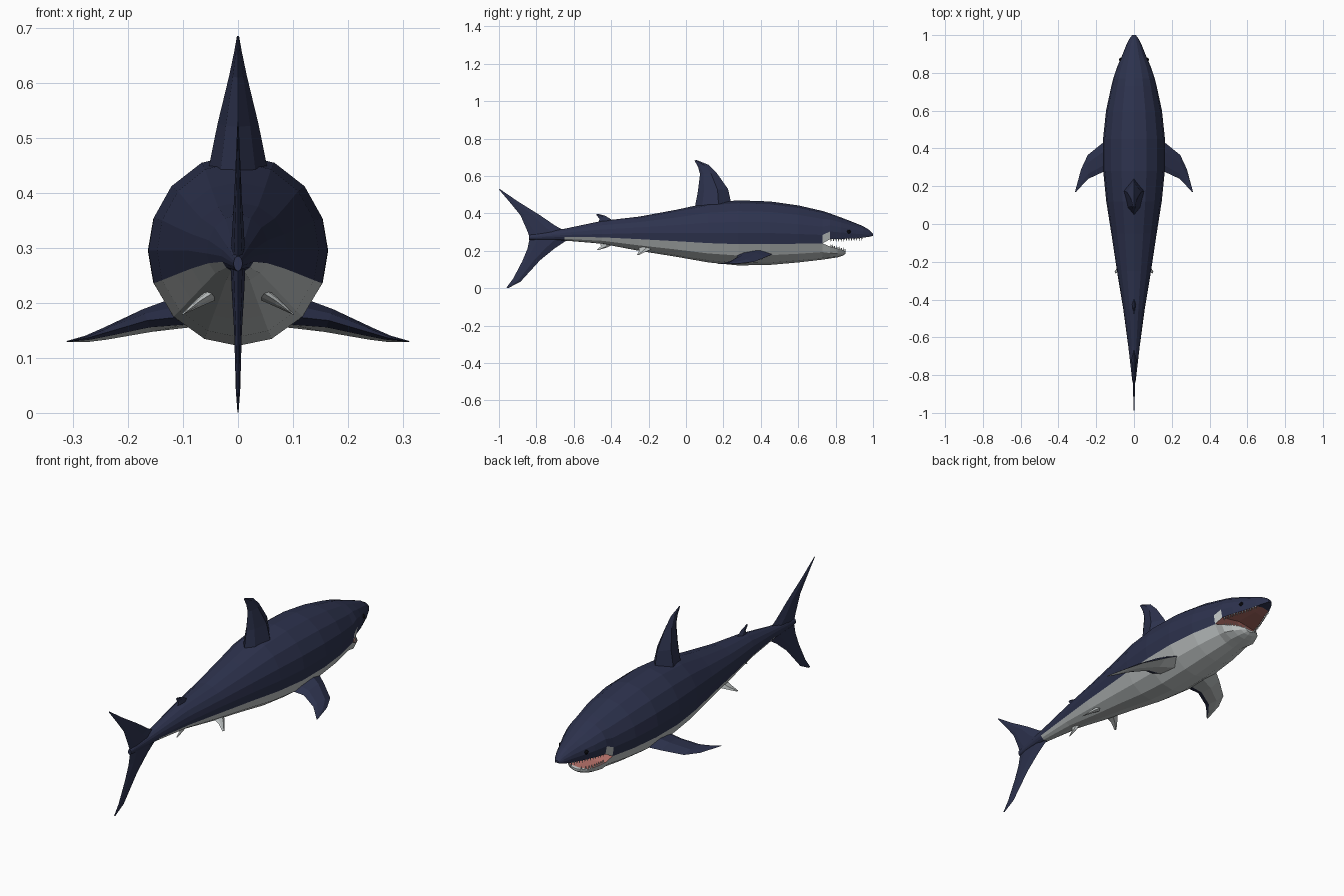
import bpy, bmesh
from math import sin, cos, radians
from mathutils import Vector, Matrix

if "Cube" in bpy.data.objects:
    bpy.data.objects.remove(bpy.data.objects["Cube"])


def material(name, rgb):
    m = bpy.data.materials.new(name)
    m.diffuse_color = (*rgb, 1)
    m.use_nodes = True
    m.node_tree.nodes["Principled BSDF"].inputs["Base Color"].default_value = m.diffuse_color
    return m


MATS = [material("navy_skin", (0.026, 0.032, 0.075)), material("pale_belly", (0.52, 0.55, 0.55)),
        material("mouth_red", (0.42, 0.15, 0.13)), material("eye_black", (0.004, 0.004, 0.006))]
NAVY, PALE, RED, BLACK = range(4)


def loft(bm, rings, paint, caps=(True, True)):
    """Skin closed rings of points; paint(segment, strip) gives the material."""
    vs = [[bm.verts.new(p) for p in r] for r in rings]
    n = len(vs[0])
    for s in range(len(vs) - 1):
        for i in range(n):
            j = (i + 1) % n
            f = bm.faces.new((vs[s][i], vs[s][j], vs[s + 1][j], vs[s + 1][i]))
            f.material_index = paint(s, i)
    for use, ring, s in ((caps[0], vs[0], 0), (caps[1], vs[-1], len(vs) - 2)):
        if use:
            bm.faces.new(ring).material_index = paint(s, 0)


def finish(bm, name):
    bmesh.ops.remove_doubles(bm, verts=bm.verts, dist=0.0005)
    bmesh.ops.recalc_face_normals(bm, faces=bm.faces)
    me = bpy.data.meshes.new(name)
    bm.to_mesh(me)
    bm.free()
    for m in MATS:
        me.materials.append(m)
    ob = bpy.data.objects.new(name, me)
    bpy.context.collection.objects.link(ob)
    return ob


def mirrored(half, y, start, end):
    """Ring from start (on the centre line), down the right side to end, and back up the left."""
    pts = [(0, y, start)] + [(x, y, z) for x, z in half] + [(0, y, end)]
    return pts + [(-x, y, z) for x, z in reversed(half)]


# Body: y, half width, top, widest height, bottom
BODY = [(-.84, .008, .285, .272, .258), (-.65, .03, .318, .285, .255), (-.45, .057, .36, .29, .238),
        (-.25, .09, .383, .295, .2), (-.05, .12, .42, .295, .168), (.12, .147, .457, .295, .138),
        (.28, .163, .47, .295, .122), (.45, .164, .464, .295, .125), (.6, .148, .443, .29, .138),
        (.73, .12, .413, .285, .153)]
ANGLES = [66, 42, 20, 0, -20, -44, -68]


def section(w, zt, zc, zb, angles):
    return [(w * cos(radians(a)), zc + (zt - zc if a > 0 else zc - zb) * sin(radians(a))) for a in angles]


bm = bmesh.new()
loft(bm, [mirrored(section(w, zt, zc, zb, ANGLES), y, zt, zb) for y, w, zt, zc, zb in BODY],
     lambda s, i: PALE if 5 <= i <= 10 and s > 0 else NAVY, (True, False))

# Snout with red palate: y, half width, top, lip height
SNOUT = [(.77, .11, .40, .262), (.83, .09, .378, .264), (.89, .064, .355, .266),
         (.945, .042, .333, .27), (.98, .025, .312, .275), (1.0, .01, .292, .28)]
y0, w0, zt0, zc0, zb0 = BODY[-1]
neck = section(w0, zt0, zc0, zb0, ANGLES)
corner = neck[4][1]
rings = [mirrored(neck[:5], y0, zt0, corner)]
for y, w, zt, lip in SNOUT:
    zc = lip + .3 * (zt - lip)
    half = section(w, zt, zc, lip, ANGLES[:4]) + [(.93 * w, lip)]
    rings.append(mirrored(half, y, zt, lip + .12 * (zt - lip)))
loft(bm, rings, lambda s, i: (RED if s < 4 else NAVY) if i in (5, 6) else
     PALE if i in (4, 7) and s == 0 else NAVY, (False, True))

# Lower jaw with red floor: y, half width, lip height, bottom
JAW = [(.77, .104, .223, .159), (.81, .082, .211, .165), (.838, .055, .203, .174), (.852, .026, .198, .184)]
rings = [mirrored(neck[4:], y0, corner, zb0)]
for y, w, lip, zb in JAW:
    h = lip - zb
    rings.append(mirrored([(w, lip), (.84 * w, zb + .45 * h), (.45 * w, zb + .1 * h)], y, lip - .2 * h, zb))
loft(bm, rings, lambda s, i: RED if i in (0, 7) and s < 3 else PALE, (False, True))
finish(bm, "body")


# Teeth: small pyramids along both lips
def lip_point(table, y, col):
    for a, b in zip(table, table[1:]):
        if a[0] <= y <= b[0]:
            t = (y - a[0]) / (b[0] - a[0])
            return a[1] + t * (b[1] - a[1]), a[col] + t * (b[col] - a[col])


bm = bmesh.new()
for table, col, first, last, count, inset, up in ((SNOUT, 3, .775, .94, 13, .86, -1), (JAW, 2, .775, .85, 9, .92, 1)):
    for k in range(count):
        y = first + (last - first) * k / (count - 1)
        x, z = lip_point(table, y, col)
        for side in (-1, 1):
            at = Matrix.Translation((side * x * inset, y, z + up * .006))
            turn = Matrix.Rotation(radians(180 if up < 0 else 0), 4, 'X')
            bmesh.ops.create_cone(bm, segments=4, radius1=.005, radius2=0, depth=.018, cap_ends=True, matrix=at @ turn)
for f in bm.faces:
    f.material_index = PALE
finish(bm, "teeth")

# Eyes
bm = bmesh.new()
for side in (-1, 1):
    bmesh.ops.create_icosphere(bm, subdivisions=2, radius=.011, matrix=Matrix.Translation((side * .068, .87, .302)))
for f in bm.faces:
    f.material_index = BLACK
finish(bm, "eyes")


def fin(name, stations, normal, paint=lambda s, i: NAVY, sides=(1,)):
    """Fin skinned through stations of (leading point, trailing point, half thickness)."""
    bm = bmesh.new()
    for side in sides:
        rings = []
        for le, te, t in stations:
            le, te, n = Vector(le), Vector(te), Vector(normal) * t
            a, b = le.lerp(te, .35), le.lerp(te, .8)
            ring = [le, a + n, b + n * .6, te, b - n * .6, a - n]
            rings.append([(p.x * side, p.y, p.z) for p in ring])
        loft(bm, rings, paint)
    finish(bm, name)


def upright(rows):
    return [((0, a, b), (0, c, d), t) for a, b, c, d, t in rows]


# Centre-line fins: leading y, z, trailing y, z, half thickness
X = (1, 0, 0)
fin("dorsal_fin", upright([(.245, .44, .045, .42, .056), (.225, .53, .064, .52, .037), (.165, .615, .075, .61, .016),
                           (.12, .66, .064, .65, .007), (.055, .686, .045, .683, .002)]), X)
fin("second_dorsal_fin", upright([(-.38, .355, -.475, .335, .012), (-.43, .387, -.462, .37, .006),
                                  (-.47, .398, -.48, .393, .002)]), X)
fin("anal_fin", upright([(-.37, .245, -.46, .25, .012), (-.42, .219, -.455, .225, .006),
                         (-.465, .205, -.478, .204, .002)]), X, lambda s, i: PALE)
fin("tail_fin", upright([(-.995, .53, -1.0, .528, .001), (-.90, .465, -.938, .455, .004), (-.78, .39, -.885, .39, .007),
                         (-.70, .335, -.85, .31, .011), (-.60, .28, -.835, .27, .014), (-.70, .215, -.848, .21, .011),
                         (-.78, .15, -.875, .145, .007), (-.885, .035, -.925, .05, .004),
                         (-.952, .0, -.96, .004, .001)]), X)

# Paired fins
fin("pectoral_fins", [((.10, .475, .188), (.10, .27, .175), .03), ((.165, .43, .168), (.165, .275, .168), .022),
                      ((.245, .365, .142), (.24, .24, .146), .011), ((.28, .29, .133), (.27, .21, .137), .006),
                      ((.312, .172, .13), (.308, .168, .13), .001)], (.35, 0, .94),
    lambda s, i: PALE if i in (4, 5) else NAVY, (-1, 1))
fin("pelvic_fins", [((.035, -.16, .222), (.035, -.25, .225), .014), ((.07, -.205, .2), (.07, -.25, .203), .008),
                    ((.102, -.25, .179), (.10, -.262, .179), .001)], (.5, 0, .87), lambda s, i: PALE, (-1, 1))
